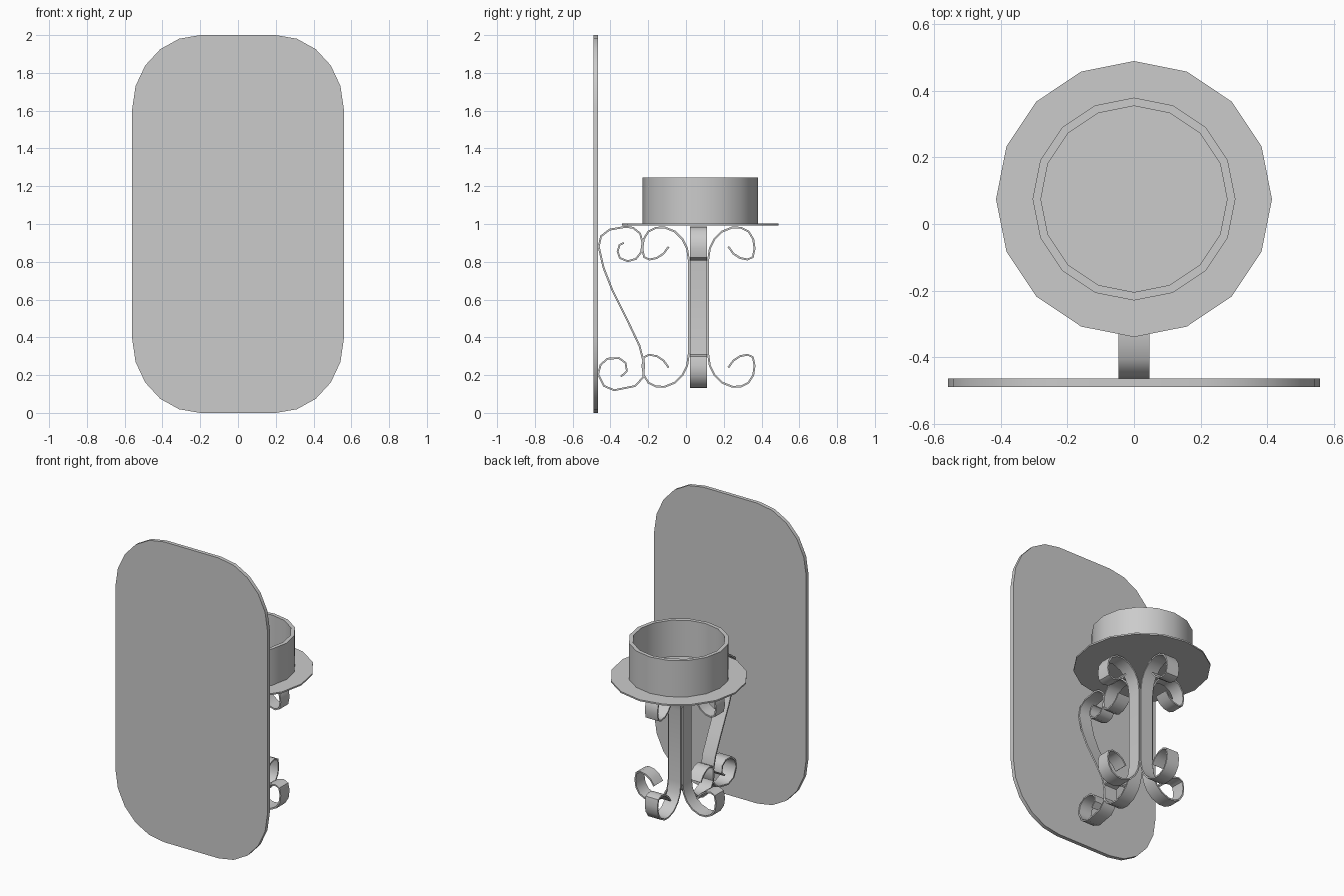
import bpy, bmesh
from math import sin, cos, pi, radians
from mathutils import Vector, Matrix

if "Cube" in bpy.data.objects:
    bpy.data.objects.remove(bpy.data.objects["Cube"])

CUP_Y, STEM_Y = 0.075, 0.066


def finish(name, bm, angle=35):
    bmesh.ops.recalc_face_normals(bm, faces=bm.faces)
    me = bpy.data.meshes.new(name)
    bm.to_mesh(me)
    bm.free()
    ob = bpy.data.objects.new(name, me)
    bpy.context.collection.objects.link(ob)
    bpy.ops.object.select_all(action='DESELECT')
    ob.select_set(True)
    bpy.context.view_layer.objects.active = ob
    bpy.ops.object.shade_smooth_by_angle(angle=radians(angle))
    return ob


def strip(name, path, width=0.092, thick=0.01, matrix=None):
    """Flat metal band following a (y, z) path, with its width along x."""
    pts = [Vector(p) for p in path]
    bm = bmesh.new()
    rings = []
    for i, p in enumerate(pts):
        d_in = (p - pts[i - 1]).normalized() if i else None
        d_out = (pts[i + 1] - p).normalized() if i < len(pts) - 1 else None
        t = ((d_in or d_out) + (d_out or d_in)).normalized()
        n = Vector((-t.y, t.x)) * thick / 2
        rings.append([bm.verts.new((sx * width / 2, p.x + s * n.x, p.y + s * n.y))
                      for sx, s in ((-1, -1), (1, -1), (1, 1), (-1, 1))])
    for a, b in zip(rings, rings[1:]):
        for k in range(4):
            j = (k + 1) % 4
            bm.faces.new((a[k], a[j], b[j], b[k]))
    bm.faces.new(rings[0])
    bm.faces.new(rings[-1])
    if matrix:
        bm.transform(matrix)
    return finish(name, bm, 50)


def lathe(name, profile, sides=16):
    """Closed (r, z) profile turned about the cup axis."""
    bm = bmesh.new()
    rings = [[bm.verts.new((r * sin(2 * pi * k / sides), CUP_Y + r * cos(2 * pi * k / sides), z))
              for k in range(sides)] for r, z in profile]
    for a, b in zip(rings, rings[1:] + rings[:1]):
        for k in range(sides):
            j = (k + 1) % sides
            bm.faces.new((a[k], a[j], b[j], b[k]))
    return finish(name, bm)


# Back plate: rounded rectangle with five-segment corners
bm = bmesh.new()
outline = []
for q in range(4):
    sx, sz = ((1, 1), (-1, 1), (-1, -1), (1, -1))[q]
    for i in range(6):
        a = radians(90 * q + 18 * i)
        outline.append((sx * 0.2 + 0.36 * cos(a), 1 + sz * 0.61 + 0.39 * sin(a)))
face = bm.faces.new([bm.verts.new((x, -0.49, z)) for x, z in outline])
ext = bmesh.ops.extrude_face_region(bm, geom=[face])
bmesh.ops.translate(bm, vec=(0, 0.025, 0),
                    verts=[v for v in ext['geom'] if isinstance(v, bmesh.types.BMVert)])
finish("back_plate", bm)

# Drip dish
bm = bmesh.new()
bmesh.ops.create_cone(bm, cap_ends=True, segments=16, radius1=0.415, radius2=0.415, depth=0.01,
                      matrix=Matrix.Translation((0, CUP_Y, 0.998)))
finish("drip_dish", bm)

# Candle cup wall
lathe("candle_cup", [(0.305, 1.0), (0.305, 1.245), (0.28, 1.245), (0.28, 1.0)])

# Four scrolled stem bands, each mirrored about mid height
MID = 0.56
upper = [(0.05, 0.80), (0.06, 0.87), (0.085, 0.92), (0.125, 0.96), (0.18, 0.982),
         (0.225, 0.98), (0.265, 0.96), (0.29, 0.92), (0.297, 0.87), (0.288, 0.825),
         (0.26, 0.812), (0.22, 0.82), (0.185, 0.843), (0.158, 0.88)]
lower = [(r, 2 * MID - z) for r, z in reversed(upper)]
for k in range(4):
    strip(f"stem_scroll_{k + 1}", lower + upper,
          matrix=Matrix.Translation((0, STEM_Y, 0)) @ Matrix.Rotation(k * pi / 2, 4, 'Z'))

# S-shaped bracket joining the stem to the back plate
bracket = [(-0.33, 0.9), (-0.352, 0.888), (-0.362, 0.855), (-0.35, 0.82), (-0.31, 0.803),
           (-0.265, 0.815), (-0.238, 0.85), (-0.23, 0.9), (-0.243, 0.95), (-0.28, 0.98),
           (-0.32, 0.985), (-0.405, 0.97), (-0.45, 0.935), (-0.462, 0.88), (-0.437, 0.77),
           (-0.39, 0.65), (-0.31, 0.49), (-0.246, 0.355), (-0.222, 0.26), (-0.225, 0.19),
           (-0.27, 0.142), (-0.38, 0.12), (-0.435, 0.143), (-0.465, 0.205), (-0.452, 0.255),
           (-0.415, 0.287), (-0.355, 0.29), (-0.32, 0.265), (-0.313, 0.22), (-0.345, 0.192)]
strip("wall_bracket", bracket)
